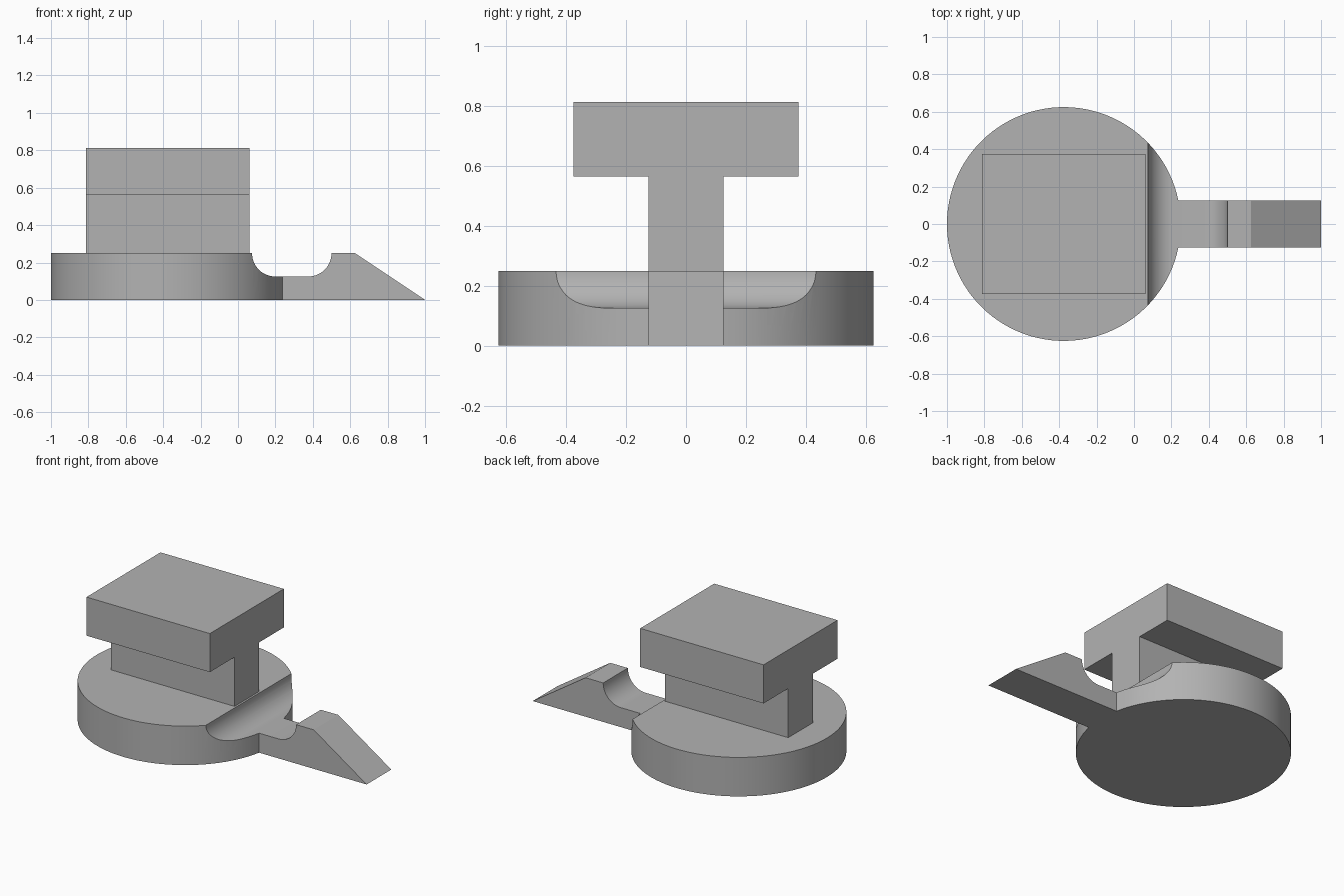
import bpy, bmesh, math

cube = bpy.data.objects.get("Cube")
if cube:
    bpy.data.objects.remove(cube, do_unlink=True)

grey = bpy.data.materials.new("plain grey")
grey.use_nodes = True
colour = (0.45, 0.45, 0.45, 1)
grey.diffuse_color = colour
grey.node_tree.nodes["Principled BSDF"].inputs["Base Color"].default_value = colour


def prism(name, points, offset):
    """Extrude a closed 3D outline along the offset vector."""
    bm = bmesh.new()
    face = bm.faces.new([bm.verts.new(p) for p in points])
    grown = bmesh.ops.extrude_face_region(bm, geom=[face])["geom"]
    verts = [v for v in grown if isinstance(v, bmesh.types.BMVert)]
    bmesh.ops.translate(bm, verts=verts, vec=offset)
    bmesh.ops.recalc_face_normals(bm, faces=bm.faces)
    mesh = bpy.data.meshes.new(name)
    bm.to_mesh(mesh)
    bm.free()
    mesh.materials.append(grey)
    obj = bpy.data.objects.new(name, mesh)
    bpy.context.collection.objects.link(obj)
    return obj


def arc(cx, cy, r, start, end, steps):
    angles = [start + (end - start) * i / steps for i in range(steps + 1)]
    return [(cx + r * math.cos(a), cy + r * math.sin(a)) for a in angles]


R, HALF, H = 0.625, 0.125, 0.25
CX = R - 1

# Round base with a straight arm, as one outline
join = math.asin(HALF / R)
outline = arc(CX, 0, R, join, 2 * math.pi - join, 96) + [(1, -HALF), (1, HALF)]
base = prism("base_with_arm", [(x, y, 0) for x, y in outline], (0, 0, H))

# Cross groove with rounded lower corners, and the sloping arm tip
groove = (arc(0.2, H, HALF, math.pi, 1.5 * math.pi, 16)
          + arc(0.375, H, HALF, 1.5 * math.pi, 2 * math.pi, 16)
          + [(0.5, 0.4), (0.075, 0.4)])
slope = [(1, 0), (0.625, H), (0.475, 0.35), (1.3, 0.35), (1.3, -0.2)]

bpy.context.view_layer.objects.active = base
base.select_set(True)
for name, profile in (("groove_cutter", groove), ("tip_cutter", slope)):
    cutter = prism(name, [(x, -1, z) for x, z in profile], (0, 2, 0))
    cutter.hide_render = True
    mod = base.modifiers.new(name, "BOOLEAN")
    mod.operation = "DIFFERENCE"
    mod.solver = "EXACT"
    mod.object = cutter
    bpy.ops.object.modifier_apply(modifier=mod.name)
    bpy.data.objects.remove(cutter, do_unlink=True)
bpy.ops.object.shade_smooth_by_angle(angle=math.radians(30))

# T-shaped post: narrow stem and wide head
STEM_TOP, TOP, HEAD = 0.565, 0.8125, 0.375
side = [(HALF, H), (HALF, STEM_TOP), (HEAD, STEM_TOP), (HEAD, TOP)]
section = side + [(-y, z) for y, z in reversed(side)]
prism("t_post", [(-0.8125, y, z) for y, z in section], (0.875, 0, 0))
